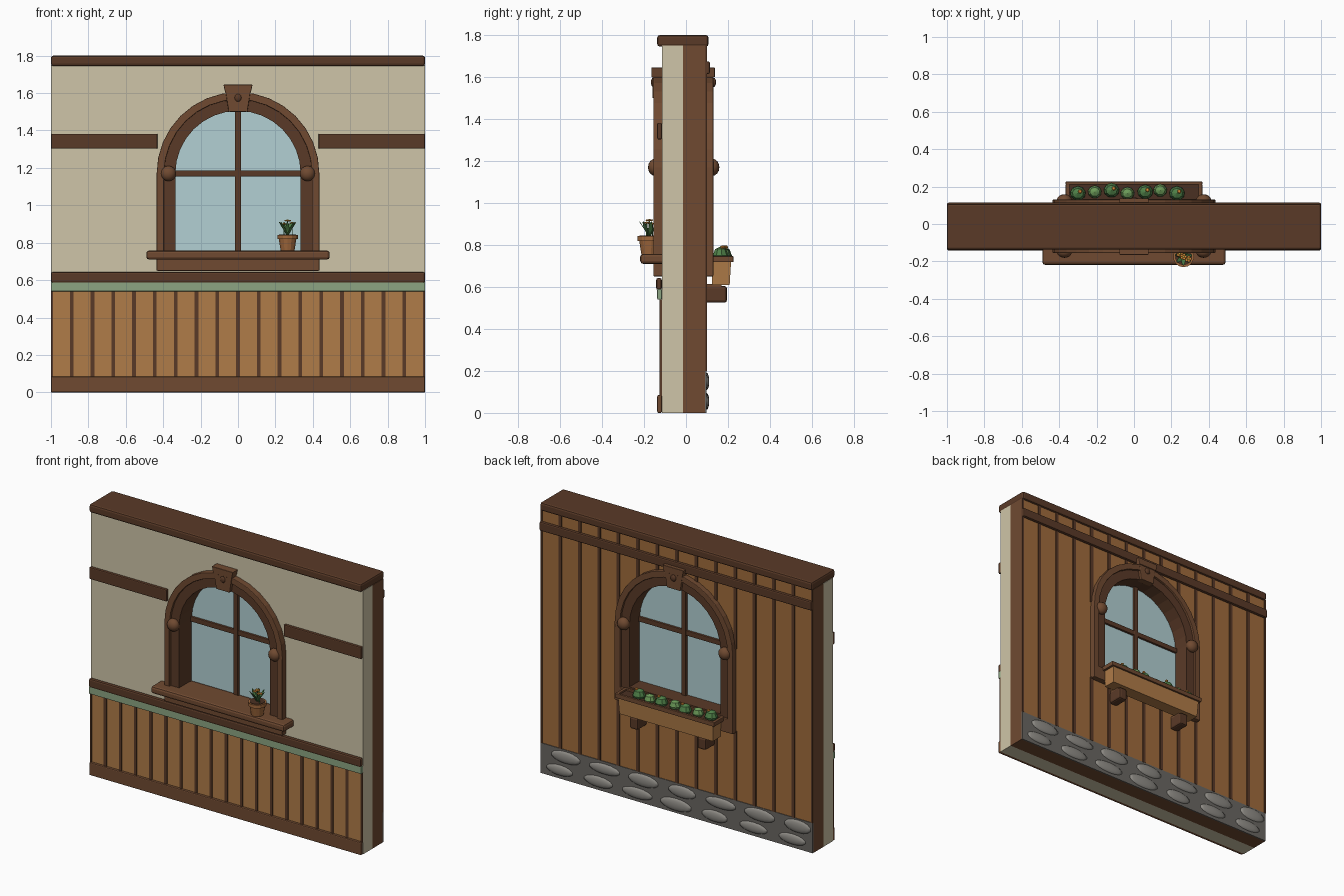
import bpy, bmesh, math, random
from mathutils import Matrix, Vector

if "Cube" in bpy.data.objects:
    bpy.data.objects.remove(bpy.data.objects["Cube"])

random.seed(4)
PALETTE = dict(dark="5A3A27", mid="704A31", plank="B07C48", cedar="A06C3C", plaster="CFC5A8",
               green="8CA582", glass="B2D0D3", stone="8F8C86", mortar="6A6762", clay="A0683C",
               leaf="4F8048", leaf2="6B9A58", soil="4A3022", petal="E0913A", yellow="E8C84A")


def mat(key):
    m = bpy.data.materials.get(key)
    if not m:
        m = bpy.data.materials.new(key)
        rgb = [int(PALETTE[key][i:i + 2], 16) / 255 for i in (0, 2, 4)]
        m.diffuse_color = [((c + .055) / 1.055) ** 2.4 for c in rgb] + [1]
        m.use_nodes = True
        m.node_tree.nodes["Principled BSDF"].inputs["Base Color"].default_value = m.diffuse_color
    return m


def add(name, bm, color, bevel=0, smooth=False):
    bmesh.ops.recalc_face_normals(bm, faces=bm.faces)
    me = bpy.data.meshes.new(name)
    bm.to_mesh(me)
    bm.free()
    for p in me.polygons:
        p.use_smooth = smooth
    ob = bpy.data.objects.new(name, me)
    bpy.context.collection.objects.link(ob)
    me.materials.append(mat(color))
    if bevel:
        b = ob.modifiers.new("bevel", "BEVEL")
        b.width, b.segments = bevel, 2
    return ob


def box(name, x0, x1, y0, y1, z0, z1, color, bevel=0):
    bm = bmesh.new()
    m = Matrix.Translation(((x0 + x1) / 2, (y0 + y1) / 2, (z0 + z1) / 2))
    bmesh.ops.create_cube(bm, size=1, matrix=m @ Matrix.Diagonal((x1 - x0, y1 - y0, z1 - z0, 1)))
    return add(name, bm, color, bevel)


def ball(name, loc, scale, color, seg=16, smooth=True):
    bm = bmesh.new()
    m = Matrix.Translation(loc) @ Matrix.Diagonal((*scale, 1))
    bmesh.ops.create_uvsphere(bm, u_segments=seg, v_segments=max(4, seg // 2), radius=1, matrix=m)
    return add(name, bm, color, smooth=smooth)


def cone(name, x, y, z0, z1, r0, r1, color, seg=14):
    bm = bmesh.new()
    bmesh.ops.create_cone(bm, cap_ends=True, segments=seg, radius1=r0, radius2=r1, depth=z1 - z0,
                          matrix=Matrix.Translation((x, y, (z0 + z1) / 2)))
    return add(name, bm, color)


def slab(name, loops, y0, y1, color, bevel=0):
    """Outline in x-z (later loops are holes) extruded from y0 to y1."""
    cu = bpy.data.curves.new(name, "CURVE")
    cu.dimensions, cu.fill_mode, cu.extrude = "2D", "BOTH", (y1 - y0) / 2
    for pts in loops:
        s = cu.splines.new("POLY")
        s.points.add(len(pts) - 1)
        for p, (x, z) in zip(s.points, pts):
            p.co = (x, z, 0, 1)
        s.use_cyclic_u = True
    tmp = bpy.data.objects.new("tmp", cu)
    bpy.context.collection.objects.link(tmp)
    dg = bpy.context.evaluated_depsgraph_get()
    me = bpy.data.meshes.new_from_object(tmp.evaluated_get(dg))
    bm = bmesh.new()
    bm.from_mesh(me)
    bpy.data.objects.remove(tmp)
    bpy.data.meshes.remove(me)
    bmesh.ops.remove_doubles(bm, verts=bm.verts, dist=1e-5)
    bm.transform(Matrix.Translation((0, (y0 + y1) / 2, 0)) @ Matrix.Rotation(math.pi / 2, 4, "X"))
    return add(name, bm, color, bevel)


SPRING = 1.17


def arch(r, zb, n=16):
    arc = [(r * math.cos(math.pi * i / n), SPRING + r * math.sin(math.pi * i / n)) for i in range(n + 1)]
    return [(-r, zb), (r, zb)] + arc


def rect(x, z0, z1):
    return [(-x, z0), (x, z0), (x, z1), (-x, z1)]


# wall layers with the arched opening
hole = arch(.4, .73)
slab("plaster_layer", [rect(1, 0, 1.75), hole], -.115, -.015, "plaster")
slab("timber_layer", [rect(1, 0, 1.75), hole], -.015, .09, "mid")
slab("outer_boarding", [rect(.998, .2, 1.75), hole], .09, .094, "cedar")
box("top_cap", -1, 1, -.137, .107, 1.745, 1.8, "dark", .012)

# wainscot, baseboard and rails on the front
box("wainscot_boards", -.998, .998, -.121, -.115, .08, .54, "plank")
for i in range(19):
    x = -1 + i / 9
    box("wainscot_batten", max(x - .01, -1), min(x + .01, 1), -.126, -.115, .08, .54, "dark")
box("baseboard", -1, 1, -.137, -.115, 0, .085, "mid", .006)
box("green_trim", -1, 1, -.137, -.115, .54, .59, "green", .004)
box("chair_rail", -1, 1, -.142, -.115, .585, .643, "dark", .01)
for s in (-1, 1):
    a, b = sorted((s * .43, s))
    box("mid_rail", a, b, -.137, -.115, 1.303, 1.382, "dark", .006)

# outside battens, broken around the window, and upper rail
for i in range(15):
    x = -1 + i / 7
    spans = [(.2, 1.75)]
    if abs(x) < .43:
        spans = [(.2, .66), (SPRING + math.sqrt(.43 ** 2 - x * x), 1.75)]
    for z0, z1 in spans:
        box("outer_batten", max(x - .011, -1), min(x + .011, 1), .09, .1, z0, z1, "dark")
box("outer_rail", -1, 1, .09, .114, 1.615, 1.675, "dark", .008)

# stone footing
box("footing", -1, 1, .09, .098, 0, .2, "mortar")
for row in range(2):
    for i in range(7):
        x = -.85 + i * .285 + (-.045 if row else .0)
        w = random.uniform(.095, .12)
        x = max(-.99 + w, min(.99 - w, x))
        ball("footing_stone", (x, .097, .055 + row * .095), (w, .014, random.uniform(.034, .043)), "stone", 14)

# window: lining, casings, glass and glazing bars
slab("window_lining", [hole, arch(.335, .755)], -.14, .115, "dark")
ring = [arch(.435, .65), arch(.395, .74)]
slab("front_casing", ring, -.155, -.1, "mid", .004)
slab("back_casing", ring, .08, .13, "mid", .004)
slab("glass", [arch(.34, .75)], -.008, .008, "glass")
box("upright_bar", -.016, .016, -.025, .025, .75, 1.51, "dark", .004)
box("cross_bar", -.336, .336, -.022, .022, 1.154, 1.187, "dark", .004)

# keystones and round bosses on both faces
key = [(-.05, 1.5), (.05, 1.5), (.066, 1.605), (-.066, 1.605)]
key_cap = [(-.068, 1.6), (.068, 1.6), (.078, 1.645), (-.078, 1.645)]
for side, y0, y1, yc, yb in (("front", -.16, -.11, -.165, -.157), ("back", .09, .132, .137, .133)):
    slab(side + "_keystone", [key], y0, y1, "mid", .004)
    slab(side + "_keystone_cap", [key_cap], min(y0, yc), max(y1, yc), "mid", .004)
    ball(side + "_keystone_boss", (0, yb, 1.575), (.02, .01, .022), "dark", 12)
    for s in (-1, 1):
        ball(side + "_boss", (s * .372, yb + (.01 if yb < 0 else -.008), SPRING), (.041, .034, .041), "mid")

# inside sill
box("sill", -.49, .49, -.218, -.01, .71, .758, "mid", .014)

# flower pot with plant
px, py = .265, -.175
cone("pot_body", px, py, .758, .826, .038, .049, "clay")
cone("pot_rim", px, py, .82, .842, .056, .056, "clay")
cone("pot_soil", px, py, .84, .845, .046, .046, "soil")
for i in range(7):
    a = i * math.tau / 7 + .2
    d, t = Vector((math.cos(a), math.sin(a), 0)), Vector((-math.sin(a), math.cos(a), 0))
    base = Vector((px, py, .842))
    bm = bmesh.new()
    path = [(0, .84, .004), (.018, .872, .011), (.036, .898, .008), (.045, .912, .001)]
    rows = [[bm.verts.new(Vector((px, py, z)) + d * r + t * w * k) for k in (-1, 1)] for r, z, w in path]
    for p, q in zip(rows, rows[1:]):
        bm.faces.new((p[0], p[1], q[1], q[0]))
    leaf = add("pot_leaf", bm, "leaf")
    leaf.modifiers.new("thickness", "SOLIDIFY").thickness = .003
for dx, dy, h in ((0, 0, .918), (.025, -.012, .905), (-.02, .015, .9)):
    cone("flower_stem", px + dx, py + dy, .84, h, .003, .003, "leaf", 6)
    for i in range(5):
        a = i * math.tau / 5
        ball("flower_petal", (px + dx + .011 * math.cos(a), py + dy + .011 * math.sin(a), h), (.008, .008, .004),
             "petal", 8)
    ball("flower_centre", (px + dx, py + dy, h + .002), (.006, .006, .005), "yellow", 8)

# window box on brackets
bx = box("planter_box", -.35, .35, .125, .215, .61, .725, "plank")
for v in bx.data.vertices:
    if v.co.z < .65:
        v.co.x *= .98
        v.co.y = min(v.co.y, .208)
box("planter_soil", -.35, .35, .13, .21, .72, .736, "soil")
for y0, y1 in ((.118, .134), (.21, .226)):
    box("planter_rim_long", -.365, .365, y0, y1, .718, .747, "mid", .003)
for s in (-1, 1):
    a, b = sorted((s * .345, s * .365))
    box("planter_rim_end", a, b, .13, .214, .718, .747, "mid", .003)
    box("planter_bracket", s * .25 - .03, s * .25 + .03, .09, .195, .525, .605, "dark", .012)
    box("bracket_plate", s * .25 - .025, s * .25 + .025, .09, .17, .59, .615, "mid")

# plants in the window box
for i, x in enumerate((-.3, -.21, -.12, -.035, .06, .14, .23)):
    r = .042 if i % 2 == 0 else .037
    y = .172 + .008 * (i % 3 - 1)
    ball("planter_plant", (x, y, .75), (r, r * .92, r), "leaf" if i % 2 == 0 else "leaf2", 9, False)
    if i % 2 == 0:
        ball("planter_flower", (x + .012, y + .01, .79), (.011, .011, .008), "petal", 8, False)
